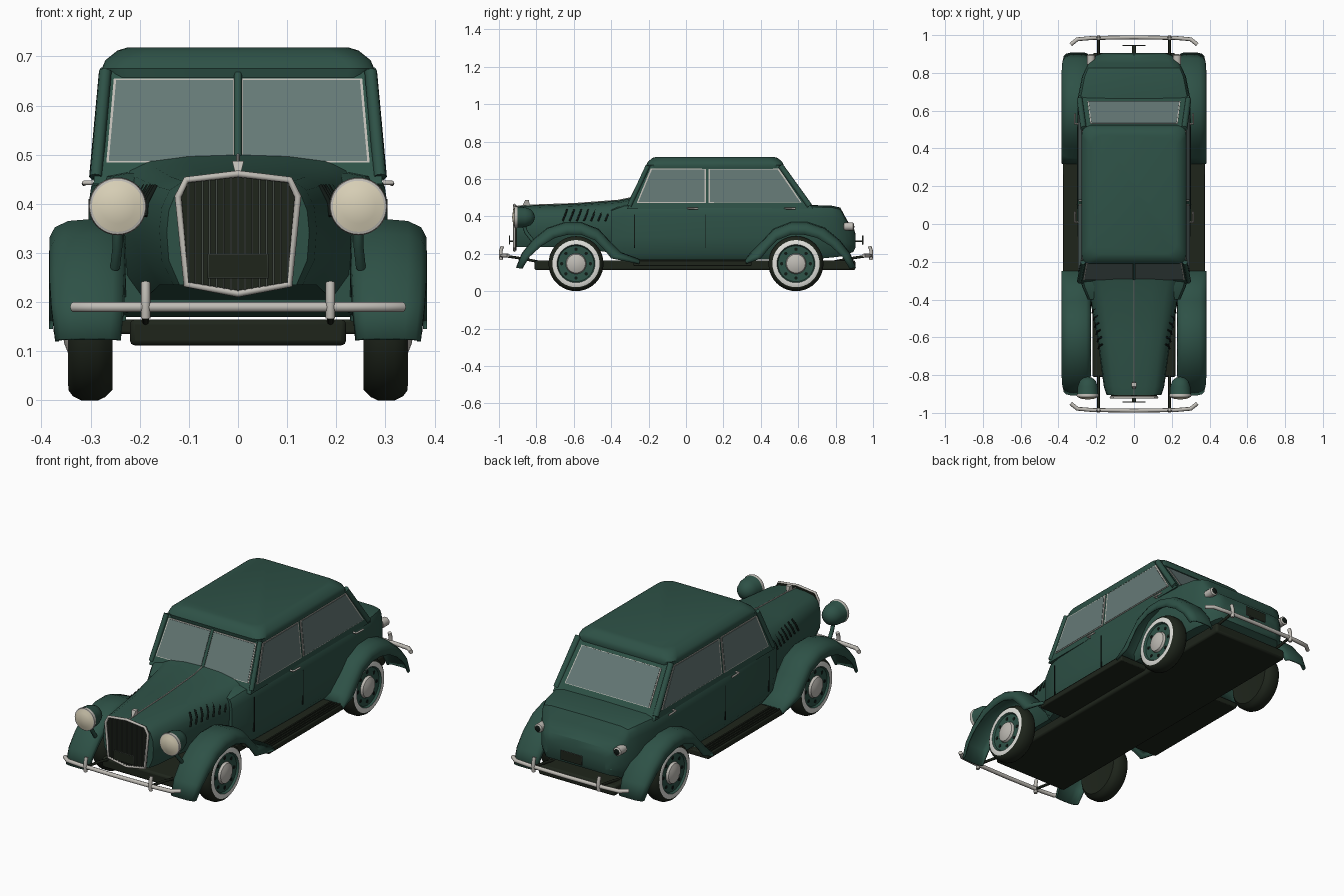
import bpy, bmesh, math
from mathutils import Vector as V

if "Cube" in bpy.data.objects:
    bpy.data.objects.remove(bpy.data.objects["Cube"])

def material(name, rgb):
    m = bpy.data.materials.new(name)
    m.diffuse_color = (*rgb, 1)
    m.use_nodes = True
    m.node_tree.nodes["Principled BSDF"].inputs["Base Color"].default_value = m.diffuse_color
    return m

GREEN = material("body green", (0.027, 0.083, 0.062))
DARK = material("underbody black", (0.013, 0.018, 0.011))
CHROME = material("chrome", (0.52, 0.50, 0.46))
GLASS = material("window glass", (0.13, 0.19, 0.18))
WHITE = material("whitewall", (0.75, 0.75, 0.71))
CREAM = material("lamp lens", (0.70, 0.64, 0.48))
SEAM = material("seam black", (0.005, 0.009, 0.007))
SLAT = material("grille grey", (0.06, 0.072, 0.06))

def finish(name, mesh, mats, mirror="", angle=35, bevel=0):
    for m in mats:
        mesh.materials.append(m)
    mesh.shade_smooth()
    mesh.set_sharp_from_angle(angle=math.radians(angle))
    ob = bpy.data.objects.new(name, mesh)
    bpy.context.collection.objects.link(ob)
    if bevel:
        b = ob.modifiers.new("bevel", "BEVEL")
        b.width, b.segments = bevel, 2
    if mirror:
        mod = ob.modifiers.new("mirror", "MIRROR")
        mod.use_axis = ("x" in mirror, "y" in mirror, False)
        mod.use_mirror_merge = False
    return ob

def loft(name, rings, mat, mirror="", closed=True, **kw):
    """Skin a row of equal point rings, with end caps when closed."""
    bm = bmesh.new()
    rows = [[bm.verts.new(p) for p in r] for r in rings]
    n = len(rows[0])
    for a, b in zip(rows, rows[1:]):
        for i in range(n if closed else n - 1):
            j = (i + 1) % n
            bm.faces.new((a[i], a[j], b[j], b[i]))
    if closed:
        bm.faces.new(rows[0])
        bm.faces.new(rows[-1])
    bmesh.ops.recalc_face_normals(bm, faces=bm.faces)
    me = bpy.data.meshes.new(name)
    bm.to_mesh(me)
    return finish(name, me, [mat], mirror, **kw)

def box(name, lo, hi, mat, mirror="", **kw):
    rings = [[(lo[0], lo[1], z), (hi[0], lo[1], z), (hi[0], hi[1], z), (lo[0], hi[1], z)]
             for z in (lo[2], hi[2])]
    return loft(name, rings, mat, mirror, **kw)

def plate(name, pts, off, mat, mirror="", grow=0):
    pts = [V(p) for p in pts]
    c = sum(pts, V()) / len(pts)
    pts = [p + (p - c).normalized() * grow for p in pts]
    return loft(name, [[p - V(off) for p in pts], [p + V(off) for p in pts]], mat, mirror)

def lathe(name, profile, centre, axis, mats, mirror="", n=40):
    """Revolve (radius, offset, material index) rows about the x or y axis."""
    bm = bmesh.new()
    rows = []
    for r, t, _ in profile:
        ring = []
        for k in range(n):
            a = 2 * math.pi * k / n
            p = (t, r * math.cos(a), r * math.sin(a)) if axis == "x" else (r * math.cos(a), t, r * math.sin(a))
            ring.append(bm.verts.new(V(centre) + V(p)))
        rows.append(ring)
    for (a, b), (_, _, mi) in zip(zip(rows, rows[1:]), profile):
        for i in range(n):
            j = (i + 1) % n
            bm.faces.new((a[i], a[j], b[j], b[i])).material_index = mi
    bmesh.ops.remove_doubles(bm, verts=bm.verts, dist=1e-5)
    bmesh.ops.recalc_face_normals(bm, faces=bm.faces)
    me = bpy.data.meshes.new(name)
    bm.to_mesh(me)
    return finish(name, me, mats, mirror)

def tube(name, pts, r, mat, mirror="", cyclic=False):
    cu = bpy.data.curves.new(name, "CURVE")
    cu.dimensions, cu.bevel_depth, cu.bevel_resolution, cu.use_fill_caps = "3D", r, 2, True
    s = cu.splines.new("POLY")
    s.points.add(len(pts) - 1)
    for q, p in zip(s.points, pts):
        q.co = (*p, 1)
    s.use_cyclic_u = cyclic
    tmp = bpy.data.objects.new("tmp", cu)
    bpy.context.collection.objects.link(tmp)
    me = bpy.data.meshes.new_from_object(tmp.evaluated_get(bpy.context.evaluated_depsgraph_get()))
    bpy.data.objects.remove(tmp)
    me.materials.clear()
    return finish(name, me, [mat], mirror, angle=50)

def symmetric(half, y):
    """Full ring from a half section that starts and ends on x = 0."""
    return [(x, y, z) for x, z in half] + [(-x, y, z) for x, z in half[-2:0:-1]]

# Lower body with rounded tail: y, half width, top, bottom
body = [(-.40, .245, .44, .18), (-.33, .275, .465, .175), (-.25, .292, .468, .17), (.1, .303, .466, .17),
        (.5, .303, .464, .17), (.68, .295, .46, .17), (.78, .275, .457, .18), (.825, .255, .447, .185),
        (.85, .24, .40, .19), (.87, .225, .365, .20), (.895, .20, .345, .21), (.905, .17, .31, .23)]
loft("body", [symmetric([(0, t), (.8 * w, t - .002), (.95 * w, t - .01), (.985 * w, t - .03), (w, t - .06),
                         (w, (t + b) / 2 - .03), (.97 * w, b + .03), (.9 * w, b), (0, b)], y)
              for y, w, t, b in body], GREEN)

# Tapered bonnet: y, half width, top, bottom
hood = [(-.905, .145, .452, .235), (-.86, .16, .458, .235), (-.6, .195, .467, .235),
        (-.36, .24, .485, .2), (-.265, .26, .505, .2)]
loft("bonnet", [symmetric([(0, t), (.4 * w, t - .003), (.7 * w, t - .012), (.87 * w, t - .03), (.97 * w, t - .065),
                           (w, t - .11), (.97 * w, b + .05), (.82 * w, b), (0, b)], y)
                for y, w, t, b in hood], GREEN)
tube("bonnet_strip", [(0, y, t + .001) for y, w, t, b in hood], .003, CHROME)
loft("bonnet_ornament", [[(-.004, -.875, .455), (.004, -.875, .455), (.004, -.835, .455), (-.004, -.835, .455)],
                         [(-.012, -.86, .487), (.012, -.86, .487), (.012, -.84, .487), (-.012, -.84, .487)]], CHROME)
for i in range(7):  # bonnet side vents
    y = -.66 + i * .038
    w = .195 + (y + .6) * (.045 / .24 if y > -.6 else .035 / .26)
    tube("vent_slit", [(w + .001, y, .375), (.975 * w + .001, y + .014, .408), (.89 * w, y + .024, .437)],
         .005, SEAM, "x")

# Cabin frame, narrowing towards the roof
def cab(z):
    t = (z - .46) / .2
    return .292 - .02 * t, -.305 + .1 * t, .665 - .15 * t

def cab_ring(z):
    w, f, r = cab(z)
    return [(-w, f, z), (w, f, z), (w, r, z), (-w, r, z)]
loft("cabin", [cab_ring(.44), cab_ring(.67)], GREEN)
tube("front_pillar", [(.289, -.303, .455), (.270, -.203, .67)], .013, GREEN, "x")
tube("rear_pillar", [(.287, .66, .455), (.267, .505, .67)], .016, GREEN, "x")

# Roof of stacked rounded rectangles: z, half width, front, rear
def rounded(z, w, f, r, rad):
    pts = []
    for cx, cy, a0 in ((w - rad, r - rad, 0), (rad - w, r - rad, 90), (rad - w, f + rad, 180), (w - rad, f + rad, 270)):
        pts += [(cx + rad * math.cos(math.radians(a0 + k * 15)), cy + rad * math.sin(math.radians(a0 + k * 15)), z)
                for k in range(7)]
    return pts
loft("roof", [rounded(*s) for s in ((.657, .273, -.208, .52, .05), (.675, .277, -.212, .522, .05),
     (.692, .270, -.203, .514, .055), (.712, .245, -.18, .49, .06), (.718, .225, -.16, .47, .06))], GREEN, angle=40)

# Windows with bright surrounds
panes = {"front_side": [(-.255, .476), (.098, .476), (.098, .65), (-.182, .65)],
         "rear_side": [(.128, .476), (.61, .476), (.49, .65), (.128, .65)]}
for n, pts in panes.items():
    p3 = [(cab(z)[0] + .001, y, z) for y, z in pts]
    plate(n + "_trim", p3, (.002, 0, 0), CHROME, "x", .009)
    plate(n + "_glass", p3, (.004, 0, 0), GLASS, "x")
screen = [(x, cab(z)[1] - .001, z) for x, z in ((.01, .487), (.263, .487), (.248, .652), (.01, .652))]
plate("windscreen_trim", screen, (0, .002, 0), CHROME, "x", .006)
plate("windscreen_glass", screen, (0, .004, 0), GLASS, "x")
tube("windscreen_divider", [(0, cab(z)[1] - .004, z) for z in (.49, .665)], .008, GREEN)
back = [(x, cab(z)[2] + .001, z) for x, z in ((-.24, .485), (.24, .485), (.225, .64), (-.225, .64))]
plate("rear_window_trim", back, (0, .002, .001), CHROME, "", .006)
plate("rear_window_glass", back, (0, .004, .002), GLASS)

# Door seams and handles
for y, x in ((-.275, .289), (.105, .304)):
    box("door_seam", (x - .01, y - .002, .23), (x + .0005, y + .002, .41), SEAM, "x")
for y in (.035, .555):
    tube("door_handle", [(.296, y - .025, .443), (.313, y - .025, .443), (.313, y + .03, .441)], .005, CHROME, "x")

# Swept wings: outer crown line and wheel lip line in (y, z)
crown = [(-.905, .125), (-.875, .20), (-.82, .27), (-.74, .335), (-.65, .365), (-.56, .365), (-.47, .33),
         (-.41, .265), (-.35, .205), (-.25, .168)]
lip = [(-.875, .12), (-.835, .185), (-.775, .24), (-.70, .285), (-.63, .302), (-.56, .302), (-.485, .272),
       (-.44, .225), (-.40, .175), (-.25, .145)]
section = [(.232, .6), (.236, .25), (.255, .05), (.30, 0), (.345, .06), (.37, .25), (.38, .55), (.38, 1)]
for name, sy, end in (("front_wing", 1, -.25), ("rear_wing", -1, -.32)):
    rings = []
    for k, (o, l) in enumerate(zip(crown, lip)):
        tip = (.85, .95)[k] if k < 2 else 1
        rings.append([(.30 + (x - .30) * tip, sy * min(o[0] + (l[0] - o[0]) * m, end), o[1] + (l[1] - o[1]) * m)
                      for x, m in section])
    wing = loft(name, rings, GREEN, "x", closed=False, angle=60)
    s = wing.modifiers.new("shell", "SOLIDIFY")
    s.thickness, s.offset = .008, 0

# Chassis and ribbed running boards
box("chassis", (-.22, -.81, .112), (.22, .905, .165), DARK, bevel=.01)
box("running_board", (.2, -.28, .135), (.375, .35, .165), DARK, "x", bevel=.005)
for i in range(4):
    box("board_rib", (.312 + i * .016, -.25, .16), (.32 + i * .016, .33, .17), DARK, "x")

# Wheels: tyre, white band, rim, hub
lathe("wheel", [(0, .262, 0), (.10, .258, 0), (.125, .255, 0), (.14, .27, 0), (.147, .285, 0), (.147, .318, 0),
                (.138, .336, 0), (.126, .345, 1), (.102, .346, 2), (.096, .336, 2), (.055, .334, 3),
                (.05, .346, 3), (.03, .354, 3), (0, .357, 3)],
      (0, -.588, .147), "x", [DARK, WHITE, GREEN, CHROME], "xy")
for k in range(8):
    a = math.tau * k / 8
    lathe("rim_hole", [(.009, .33, 0), (.009, .337, 0), (0, .337, 0)],
          (0, -.588 + .077 * math.cos(a), .147 + .077 * math.sin(a)), "x", [SEAM], "xy", 10)

# Grille
outline = [(0, .461), (.105, .449), (.122, .415), (.105, .236), (0, .217), (-.105, .236), (-.122, .415), (-.105, .449)]
plate("grille_panel", [(x, -.91, z) for x, z in outline], (0, .004, 0), DARK)
tube("grille_frame", [(x, -.918, z) for x, z in outline], .007, CHROME, cyclic=True)
for i in range(-7, 8):
    x = i * .0145
    box("grille_slat", (x - .002, -.922, .219 + abs(x) * .17), (x + .002, -.91, .455 - abs(x) * .12), SLAT)

# Number plates
for name, y in (("front_plate", -.943), ("rear_plate", .945)):
    box(name, (-.06, y - .003, .25), (.06, y + .003, .296), DARK)
    tube(name + "_rim", [(sx * .06, y, z) for sx, z in ((-1, .25), (1, .25), (1, .296), (-1, .296))], .003, SLAT, cyclic=True)
    box(name + "_bracket", (-.01, min(y, y * .94), .262), (.01, max(y, y * .94), .272), DARK)

# Headlamps and tail lamps
lathe("headlamp", [(0, .062, 0), (.022, .057, 0), (.042, .04, 0), (.053, .01, 0), (.056, -.03, 1), (.059, -.038, 1),
                   (.057, -.046, 1), (.052, -.047, 2), (.035, -.055, 2), (0, -.06, 2)],
      (.245, -.87, .395), "y", [GREEN, CHROME, CREAM], "x")
tube("headlamp_post", [(.245, -.865, .345), (.245, -.855, .315), (.25, -.82, .27)], .010, GREEN, "x")
lathe("tail_lamp", [(0, -.05, 0), (.022, -.04, 0), (.022, .008, 0), (.016, .013, 1), (0, .015, 1)],
      (.228, .885, .345), "y", [CHROME, SEAM], "x", 20)

# Bumpers with overriders and brackets
tube("bumper", [(-.335, -.95, .19), (-.30, -.978, .19), (-.22, -.985, .19), (0, -.988, .19), (.22, -.985, .19),
                (.30, -.978, .19), (.335, -.95, .19)], .0105, CHROME, "y")
tube("overrider", [(.188, -.988, .167), (.188, -.99, .185), (.188, -.99, .215), (.188, -.982, .24)], .0095, CHROME, "xy")
tube("bumper_bracket", [(.188, -.98, .19), (.188, -.88, .175), (.188, -.78, .155)], .007, DARK, "xy")
